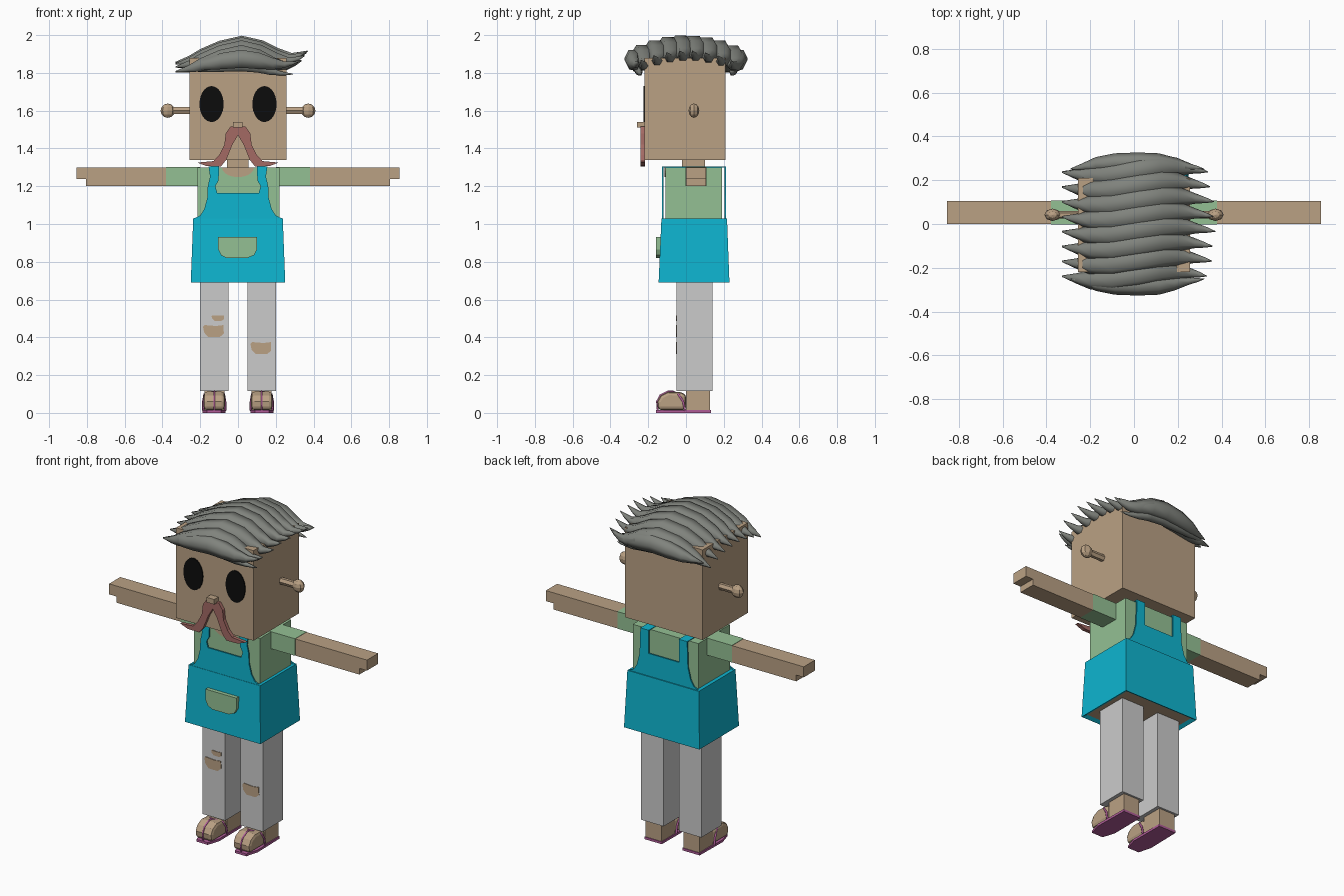
import bpy, bmesh
from math import sin, cos, pi
from mathutils import Vector, Matrix

if "Cube" in bpy.data.objects:
    bpy.data.objects.remove(bpy.data.objects["Cube"], do_unlink=True)


def material(name, r, g, b):
    lin = [(c / 255 / 12.92 if c < 11 else ((c / 255 + 0.055) / 1.055) ** 2.4) for c in (r, g, b)]
    m = bpy.data.materials.new(name)
    m.use_nodes = True
    m.diffuse_color = (*lin, 1)
    m.node_tree.nodes["Principled BSDF"].inputs["Base Color"].default_value = (*lin, 1)
    return m


SKIN = material("skin", 186, 161, 132)
GREEN = material("shirt green", 148, 192, 148)
BLUE = material("apron blue", 14, 181, 208)
GREY = material("trouser grey", 203, 203, 203)
HAIR = material("hair grey", 128, 131, 125)
RED = material("moustache red", 163, 106, 100)
PINK = material("sandal pink", 176, 92, 152)
BLACK = material("eye black", 12, 12, 12)


def finish(name, bm, *mats, smooth=False):
    bmesh.ops.recalc_face_normals(bm, faces=bm.faces)
    mesh = bpy.data.meshes.new(name)
    bm.to_mesh(mesh)
    bm.free()
    for m in mats:
        mesh.materials.append(m)
    for p in mesh.polygons:
        p.use_smooth = smooth
    obj = bpy.data.objects.new(name, mesh)
    bpy.context.collection.objects.link(obj)
    return obj


def box(name, x, y, z, mat):
    bm = bmesh.new()
    bmesh.ops.create_cube(bm, size=1)
    for v in bm.verts:
        v.co = [r[0] if c < 0 else r[1] for c, r in zip(v.co, (x, y, z))]
    return finish(name, bm, mat)


def prism(name, pts, axis, lo, hi, mat):
    """Extrude a 2D outline along the given axis index."""
    bm = bmesh.new()
    verts = []
    for a, b in pts:
        co = [a, b]
        co.insert(axis, lo)
        verts.append(bm.verts.new(co))
    face = bm.faces.new(verts)
    out = bmesh.ops.extrude_face_region(bm, geom=[face])
    move = Vector((0, 0, 0))
    move[axis] = hi - lo
    bmesh.ops.translate(bm, vec=move, verts=[v for v in out["geom"] if isinstance(v, bmesh.types.BMVert)])
    return finish(name, bm, mat)


def flip(pts, s):
    return [(a * s, b) for a, b in pts]


def symmetric(half):
    return half + [(-a, b) for a, b in reversed(half) if a > 0]


def span(s, a, b):
    return sorted((s * a, s * b))


def ellipse(cx, cz, rx, rz, n=32):
    return [(cx + rx * cos(2 * pi * i / n), cz + rz * sin(2 * pi * i / n)) for i in range(n)]


def strand(name, rows, sides=6):
    """Loft a tapering lock through rows of x, y, z, y radius, z radius."""
    bm = bmesh.new()
    rings = []
    for x, y, z, ry, rz in rows:
        rings.append([bm.verts.new((x, y + ry * cos(2 * pi * i / sides), z + rz * sin(2 * pi * i / sides)))
                      for i in range(sides)])
    for a, b in zip(rings, rings[1:]):
        for i in range(sides):
            j = (i + 1) % sides
            bm.faces.new((a[i], a[j], b[j], b[i]))
    bm.faces.new(rings[0])
    bm.faces.new(rings[-1])
    return finish(name, bm, HAIR, smooth=True)


def tube(name, pts, radius, mat):
    cu = bpy.data.curves.new(name, "CURVE")
    cu.dimensions = "3D"
    cu.bevel_depth = radius
    cu.bevel_resolution = 1
    sp = cu.splines.new("POLY")
    sp.points.add(len(pts) - 1)
    for p, co in zip(sp.points, pts):
        p.co = (*co, 1)
    cu.materials.append(mat)
    obj = bpy.data.objects.new(name, cu)
    bpy.context.collection.objects.link(obj)


# Head, neck and nose
box("head", (-0.257, 0.257), (-0.22, 0.21), (1.34, 1.88), SKIN)
box("neck", (-0.058, 0.055), (-0.02, 0.1), (1.2, 1.35), SKIN)
box("nose", (-0.027, 0.024), (-0.26, -0.215), (1.51, 1.54), SKIN)

# Torso and neckline
box("shirt", (-0.215, 0.22), (-0.108, 0.19), (0.75, 1.3), GREEN)
scoop = [(0.085 * cos(pi + pi * i / 10), 1.3 + 0.052 * sin(pi + pi * i / 10)) for i in range(11)]
prism("neckline", scoop, 1, -0.113, -0.107, SKIN)

# Apron skirt, flaring downwards, with a recessed skin underside
bm = bmesh.new()
bmesh.ops.create_cube(bm, size=1)
for v in bm.verts:
    low = v.co.z < 0
    wide, y0, y1 = (0.25, -0.145, 0.23) if low else (0.237, -0.13, 0.217)
    v.co = (wide if v.co.x > 0 else -wide, y0 if v.co.y < 0 else y1, 0.69 if low else 1.03)
bm.normal_update()
under = min(bm.faces, key=lambda f: f.calc_center_median().z)
bmesh.ops.inset_region(bm, faces=[under], thickness=0.03)
bmesh.ops.translate(bm, verts=under.verts, vec=(0, 0, 0.012))
under.material_index = 1
finish("apron_skirt", bm, BLUE, SKIN)

# Apron bib with straps, front and back
bib_front = [(0, 1.165), (0.11, 1.165), (0.12, 1.2), (0.103, 1.23), (0.1, 1.3), (0.155, 1.3), (0.148, 1.25),
             (0.16, 1.2), (0.162, 1.14), (0.178, 1.08), (0.2, 1.045), (0.237, 1.028), (0.237, 1.0), (0, 1.0)]
bib_back = [(0, 1.165), (0.1, 1.165), (0.1, 1.3), (0.155, 1.3), (0.16, 1.15), (0.178, 1.08),
            (0.2, 1.045), (0.237, 1.028), (0.237, 1.0), (0, 1.0)]
prism("bib_front", symmetric(bib_front), 1, -0.128, -0.12, BLUE)
prism("bib_back", symmetric(bib_back), 1, 0.203, 0.211, BLUE)
pocket = [(-0.105, 0.93), (0.1, 0.93), (0.1, 0.865), (0.085, 0.835), (0.05, 0.82),
          (-0.06, 0.82), (-0.09, 0.835), (-0.105, 0.865)]
prism("pocket", pocket, 1, -0.158, -0.135, GREEN)

# Paired parts
moustache = [(0, 1.515), (0.04, 1.515), (0.065, 1.48), (0.072, 1.42), (0.1, 1.365), (0.13, 1.333), (0.215, 1.325),
             (0.165, 1.306), (0.09, 1.305), (0.062, 1.34), (0.03, 1.42), (0, 1.47)]
foot = [(-0.148, 0.015), (-0.153, 0.06), (-0.135, 0.092), (-0.095, 0.112), (-0.03, 0.11), (0, 0.1), (0, 0.015)]
sole = [(0.068, 0.132), (0.183, 0.132), (0.187, -0.08), (0.165, -0.158), (0.09, -0.158), (0.066, -0.08)]
for side, s in (("left", 1), ("right", -1)):
    prism(side + "_eye", ellipse(0.14 * s, 1.635, 0.064, 0.095), 1, -0.226, -0.218, BLACK)
    prism(side + "_moustache", flip(moustache, s), 1, -0.24, -0.218, RED)

    # Ear: hexagonal stem and faceted knob
    stem = [(0.042 + 0.018 * cos(pi * i / 3), 1.6 + 0.021 * sin(pi * i / 3)) for i in range(6)]
    prism(side + "_ear_stem", stem, 0, 0.25 * s, 0.35 * s, SKIN)
    bm = bmesh.new()
    bmesh.ops.create_uvsphere(bm, u_segments=8, v_segments=6, radius=0.038,
                              matrix=Matrix.Translation((0.372 * s, 0.042, 1.6)) @ Matrix.Diagonal((1, 0.75, 1, 1)))
    finish(side + "_ear_knob", bm, SKIN)

    # Sleeve, arm and fingers
    box(side + "_sleeve", span(s, 0.2, 0.38), (-0.003, 0.108), (1.2, 1.302), GREEN)
    box(side + "_arm", span(s, 0.38, 0.805), (0, 0.106), (1.2, 1.3), SKIN)
    box(side + "_fingers", span(s, 0.805, 0.855), (0, 0.106), (1.237, 1.3), SKIN)
    box(side + "_shoulder_strap", span(s, 0.1, 0.155), (-0.128, 0.211), (1.299, 1.304), BLUE)

    # Leg, foot and sandal
    box(side + "_trouser_leg", span(s, 0.05, 0.2), (-0.05, 0.14), (0.115, 0.71), GREY)
    box(side + "_heel", span(s, 0.072, 0.178), (0, 0.128), (0.01, 0.13), SKIN)
    toe = prism(side + "_foot", foot, 0, 0.07 * s, 0.182 * s, SKIN)
    bev = toe.modifiers.new("Bevel", "BEVEL")
    bev.width, bev.segments, bev.limit_method, bev.angle_limit = 0.018, 2, "ANGLE", 1.2
    prism(side + "_sole", flip(sole, s), 2, 0, 0.014, PINK)
    tube(side + "_sandal_strap", [(x * s, y, z) for x, y, z in
         [(0.184, -0.005, 0.012), (0.184, -0.015, 0.06), (0.178, -0.04, 0.098), (0.126, -0.07, 0.113),
          (0.074, -0.04, 0.098), (0.068, -0.015, 0.06), (0.068, -0.005, 0.012)]], 0.006, PINK)
    tube(side + "_toe_strap", [(0.126 * s, y, z) for y, z in
         [(-0.07, 0.113), (-0.096, 0.113), (-0.136, 0.093), (-0.154, 0.06), (-0.15, 0.012)]], 0.005, PINK)

# Torn holes in the trousers
tear = [(-0.058, 0.02), (-0.05, 0.03), (0.01, 0.025), (0.05, 0.03), (0.052, -0.015),
        (0.03, -0.034), (-0.03, -0.034), (-0.052, -0.01)]
for name, cx, cz, w, h in (("knee_tear_right", -0.127, 0.435, 1, 1), ("knee_tear_left", 0.124, 0.345, 1, 1),
                           ("thigh_tear", -0.105, 0.503, 0.6, 0.45)):
    prism(name, [(cx + a * w, cz + b * h) for a, b in tear], 1, -0.054, -0.048, SKIN)

# Swept hair: locks arching over the head, lower towards front and back
lock = [(-0.33, -0.075, 0.05, 0.05), (-0.26, -0.06, 0.4, 0.35), (-0.2, -0.04, 0.72, 0.65), (-0.1, -0.01, 0.95, 0.9),
        (0.02, 0.012, 1, 1), (0.13, -0.008, 0.95, 0.9), (0.21, -0.035, 0.7, 0.65), (0.28, -0.045, 0.38, 0.35),
        (0.33, -0.03, 0.2, 0.2), (0.365, -0.015, 0.03, 0.03)]
for i in range(8):
    y = -0.235 + i * 0.068
    drop = 0.9 * y * y
    reach = 1 - 1.6 * y * y + 0.02 * (i % 2)
    strand(f"hair_lock_{i + 1}", [(x * (reach if x > 0 else 1), y + 0.02 * sin(9 * x), 1.932 - drop + z,
                                   0.062 * ry, 0.062 * rz) for x, z, ry, rz in lock])

# Overhanging locks along the front and back edges
for name, s in (("front", -1), ("back", 1)):
    strand(name + "_hair_edge", [(x * 0.88, s * (0.25 + 0.032 * ry), 1.868 + z * 0.55, 0.045 * ry, 0.055 * rz)
                                 for x, z, ry, rz in lock])
    strand(name + "_hair_fringe", [(x * 0.95 if x < 0 else x * 0.8, s * (0.235 + 0.022 * ry),
                                    1.838 - (x > 0.1) * (x - 0.1) * 0.15 + 0.3 * z, 0.03 * ry, 0.038 * rz)
                                   for x, z, ry, rz in lock])
